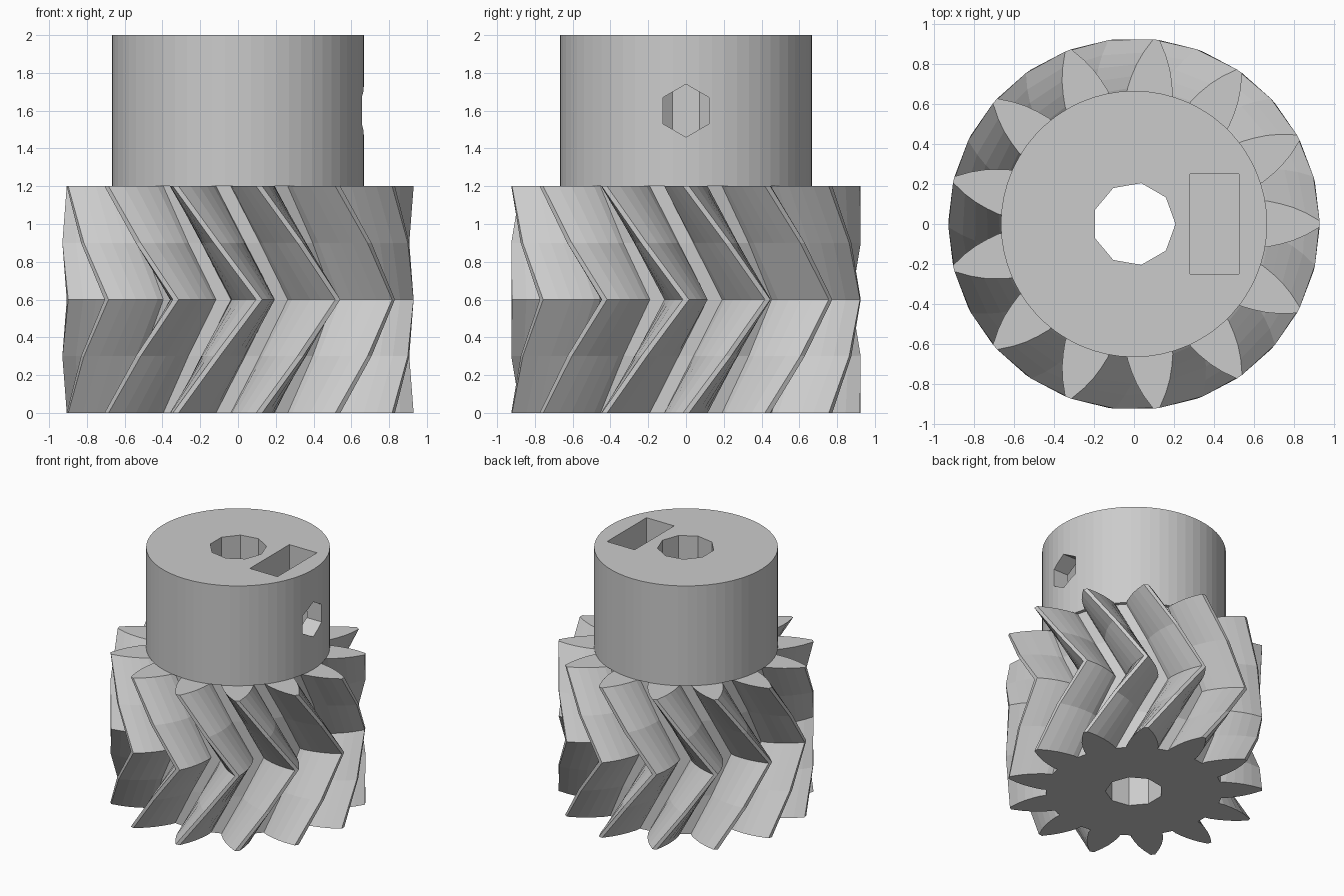
import bpy, bmesh
from math import sin, cos, pi, radians

if "Cube" in bpy.data.objects:
    bpy.data.objects.remove(bpy.data.objects["Cube"], do_unlink=True)

TEETH = 13
PITCH = 2 * pi / TEETH
GEAR_H, HUB_R, TOP = 1.2, 0.667, 2.0

grey = bpy.data.materials.new("plain grey")
grey.use_nodes = True
colour = (0.6, 0.6, 0.6, 1)
grey.diffuse_color = colour
grey.node_tree.nodes["Principled BSDF"].inputs["Base Color"].default_value = colour


def loft(name, rings):
    """Closed solid skinned through rings of equal point count, bottom to top."""
    bm = bmesh.new()
    loops = [[bm.verts.new(p) for p in ring] for ring in rings]
    n = len(loops[0])
    for low, high in zip(loops, loops[1:]):
        for i in range(n):
            j = (i + 1) % n
            bm.faces.new((low[i], low[j], high[j], high[i]))
    bm.faces.new(loops[0][::-1])
    bm.faces.new(loops[-1])
    bmesh.ops.recalc_face_normals(bm, faces=bm.faces)
    mesh = bpy.data.meshes.new(name)
    bm.to_mesh(mesh)
    bm.free()
    mesh.materials.append(grey)
    ob = bpy.data.objects.new(name, mesh)
    bpy.context.collection.objects.link(ob)
    return ob


def circle(r, n, z):
    return [(r * cos(2 * pi * i / n), r * sin(2 * pi * i / n), z) for i in range(n)]


def cut(ob, cutter):
    mod = ob.modifiers.new("cut", "BOOLEAN")
    mod.operation, mod.solver, mod.object = "DIFFERENCE", "EXACT", cutter
    bpy.context.view_layer.objects.active = ob
    bpy.ops.object.modifier_apply(modifier=mod.name)


# Tooth flank: radius and half angle in degrees, root to tip
flank = [(0.64, 10.3), (0.68, 9.7), (0.74, 7.9), (0.8, 6.0), (0.86, 3.8), (0.93, 1.0)]
tooth = [(r, -radians(a)) for r, a in flank] + [(r, radians(a)) for r, a in flank[::-1]]


def gear_ring(z, twist):
    return [(r * cos(a + k * PITCH + twist), r * sin(a + k * PITCH + twist), z)
            for k in range(TEETH) for r, a in tooth]


# Herringbone gear: twists one tooth pitch to mid height, then back
gear = loft("herringbone_gear", [gear_ring(GEAR_H * i / 4, PITCH * (1 - abs(i - 2) / 2))
                                 for i in range(5)])

# Hub on top of the gear
hub = loft("hub", [circle(HUB_R, 60, GEAR_H), circle(HUB_R, 60, TOP)])

# Cutters: nine-sided shaft bore, nut slot, hexagonal screw hole
bore = loft("bore_cutter", [circle(0.208, 9, -0.2), circle(0.208, 9, TOP + 0.2)])
slot = loft("slot_cutter", [[(0.28, -0.25, z), (0.525, -0.25, z), (0.525, 0.25, z), (0.28, 0.25, z)]
                            for z in (1.33, TOP + 0.2)])
screw = loft("screw_cutter", [[(x, y, 1.6 + z) for z, y, _ in circle(0.14, 6, 0)]
                              for x in (0.0, 0.9)])
cut(gear, bore)
for cutter in (bore, slot, screw):
    cut(hub, cutter)
for cutter in (bore, slot, screw):
    bpy.data.objects.remove(cutter, do_unlink=True)
